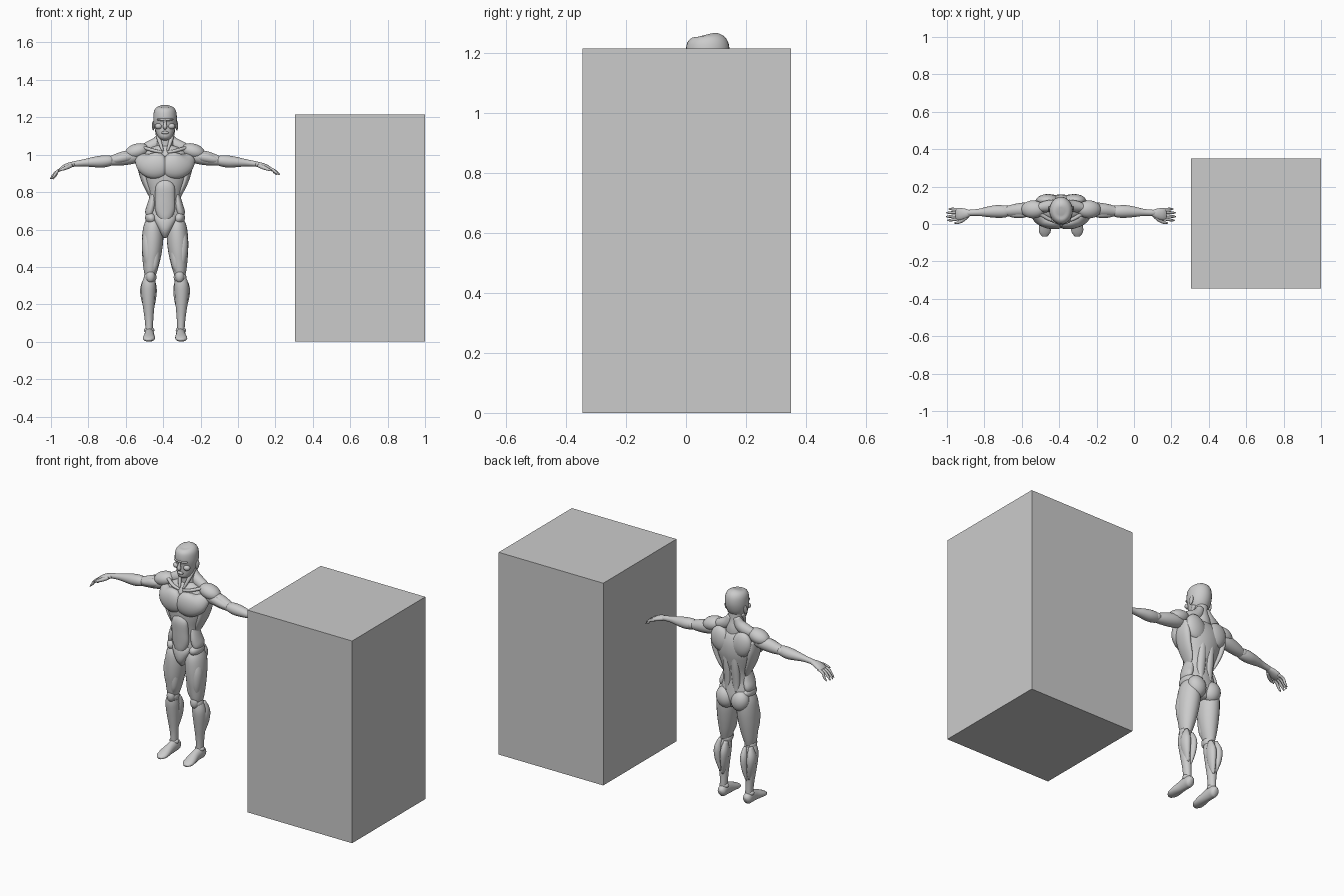
import bpy, bmesh
from math import cos, sin, pi, radians
from mathutils import Vector, Matrix, Euler

CX = -0.39                      # the figure's centre line
X, Y = Vector((1, 0, 0)), Vector((0, 1, 0))


def finish(bm, name, smooth=True):
    bmesh.ops.recalc_face_normals(bm, faces=bm.faces)
    for f in bm.faces:
        f.smooth = smooth
    me = bpy.data.meshes.new(name)
    bm.to_mesh(me)
    bm.free()
    ob = bpy.data.objects.new(name, me)
    bpy.context.collection.objects.link(ob)
    return ob


def spline(pts, sub):
    out = []
    p = [Vector(q) for q in pts]
    for i in range(len(p) - 1):
        a, b, c, d = p[max(i - 1, 0)], p[i], p[i + 1], p[min(i + 2, len(p) - 1)]
        for k in range(sub):
            t = k / sub
            out.append(0.5 * (2 * b + (c - a) * t + (2 * a - 5 * b + 4 * c - d) * t * t
                              + (3 * b - a - 3 * c + d) * t ** 3))
    return out + [p[-1]]


def loft(name, pts, side=1, ref=X, n=20, sub=4):
    """Smooth tube through (x, y, z, half width along ref, other half width)."""
    rows = spline(pts, sub)
    bm = bmesh.new()
    rings = []
    for i, r in enumerate(rows):
        c = Vector(r[:3])
        t = (Vector(rows[min(i + 1, len(rows) - 1)][:3]) - Vector(rows[max(i - 1, 0)][:3])).normalized()
        u = (ref - t * ref.dot(t)).normalized()
        v = t.cross(u)
        ring = []
        for k in range(n):
            a = 2 * pi * k / n
            q = c + u * (max(r[3], .001) * cos(a)) + v * (max(r[4], .001) * sin(a))
            ring.append(bm.verts.new((CX + side * q.x, q.y, max(q.z, 0))))
        rings.append(ring)
    for a, b in zip(rings, rings[1:]):
        for k in range(n):
            bm.faces.new((a[k], a[(k + 1) % n], b[(k + 1) % n], b[k]))
    bm.faces.new(rings[0])
    bm.faces.new(rings[-1])
    return finish(bm, name)


def blob(name, loc, rad, rot=(0, 0, 0), side=1):
    bm = bmesh.new()
    m = Matrix.Translation(loc) @ Euler([radians(a) for a in rot]).to_matrix().to_4x4() @ Matrix.Diagonal((*rad, 1))
    bmesh.ops.create_uvsphere(bm, u_segments=24, v_segments=14, radius=1, matrix=m)
    for v in bm.verts:
        v.co.x = CX + side * v.co.x
    return finish(bm, name)


# Tall block
bm = bmesh.new()
bmesh.ops.create_cube(bm, size=1, matrix=Matrix.Translation((.6525, .0025, .6075)) @ Matrix.Diagonal((.695, .695, 1.215, 1)))
finish(bm, "tall_block", False)

# Head, nose, brow and neck
loft("head", [(0, .07, 1.261, .015, .02), (0, .071, 1.255, .042, .05), (0, .072, 1.235, .058, .068),
              (0, .072, 1.2, .063, .073), (0, .068, 1.165, .061, .067), (0, .057, 1.135, .053, .054),
              (0, .044, 1.108, .043, .04), (0, .034, 1.09, .03, .028), (0, .03, 1.081, .014, .014)], n=28)
loft("nose", [(0, .004, 1.185, .006, .006), (0, -.001, 1.165, .008, .009), (0, -.004, 1.148, .012, .011),
              (0, .004, 1.138, .006, .006)])
blob("brow", (0, .014, 1.188), (.045, .017, .009))
blob("mouth", (0, .008, 1.118), (.02, .009, .008))
loft("neck", [(0, .08, 1.15, .042, .042), (0, .082, 1.09, .042, .043), (0, .088, 1.04, .05, .048), (0, .085, 1.0, .06, .05)])

# Torso core, abdomen and pelvis
loft("torso", [(0, .085, 1.045, .05, .035), (0, .08, 1.02, .105, .058), (0, .077, .97, .13, .078),
               (0, .074, .91, .124, .083), (0, .07, .85, .108, .076), (0, .068, .79, .088, .066),
               (0, .068, .73, .083, .061), (0, .07, .68, .095, .064), (0, .074, .62, .1, .064),
               (0, .074, .57, .06, .045)], n=32)
loft("abdomen", [(0, .012, .86, .03, .018), (0, .005, .83, .05, .025), (0, .008, .77, .053, .026),
                 (0, .012, .71, .053, .026), (0, .015, .66, .035, .024), (0, .025, .62, .01, .015)])
loft("pelvis_front", [(0, .03, .675, .06, .025), (0, .02, .645, .055, .03), (0, .02, .6, .032, .03),
                      (0, .035, .562, .012, .018)])

for s, tag in ((1, "left"), (-1, "right")):
    def L(name, pts, ref=X, **k):
        loft(tag + "_" + name, pts, s, ref, **k)

    def B(name, loc, rad, rot=(0, 0, 0)):
        blob(tag + "_" + name, loc, rad, rot, s)

    # Face sides and neck muscles
    B("ear", (.063, .082, 1.155), (.007, .015, .026), (-10, 0, 0))
    B("cheek", (.034, .022, 1.152), (.02, .018, .016))
    L("neck_muscle", [(.045, .085, 1.13, .009, .012), (.032, .05, 1.08, .011, .011), (.012, .022, 1.02, .006, .008)])
    L("trapezius", [(.018, .105, 1.11, .018, .02), (.04, .1, 1.065, .03, .032), (.09, .092, 1.038, .03, .032),
                    (.135, .085, 1.03, .015, .02)], Y)
    L("collar_bone", [(.012, .02, 1.012, .008, .007), (.06, .025, 1.022, .01, .009), (.12, .06, 1.04, .01, .009)], Y)

    # Chest, flanks and back
    L("chest", [(.003, .015, .943, .03, .05), (.02, .009, .942, .036, .066), (.065, .011, .942, .036, .07),
                (.105, .03, .955, .035, .058), (.138, .058, .985, .02, .03)], Y)
    L("flank", [(.125, .08, .99, .02, .05), (.122, .082, .93, .024, .055), (.106, .078, .86, .02, .05),
                (.083, .075, .8, .014, .04), (.07, .07, .76, .006, .02)])
    L("oblique", [(.062, .06, .79, .015, .035), (.072, .06, .73, .024, .046), (.083, .066, .69, .024, .046),
                  (.088, .07, .665, .01, .03)])
    B("shoulder_blade", (.07, .126, .965), (.062, .034, .075), (0, 15, 0))
    L("spine_muscle", [(.03, .13, .93, .022, .02), (.027, .126, .83, .025, .022), (.027, .116, .73, .024, .02),
                       (.03, .118, .67, .014, .014)])
    B("hip", (.074, .062, .66), (.032, .058, .036), (0, 25, 0))
    B("buttock", (.05, .112, .617), (.053, .046, .062), (0, 15, 0))

    # Arm
    B("deltoid", (.15, .078, 1.018), (.066, .048, .041), (0, 16, 0))
    L("upper_arm", [(.12, .078, 1.0, .03, .035), (.17, .078, .99, .038, .038), (.225, .075, .98, .036, .037),
                    (.275, .07, .97, .03, .029), (.315, .068, .966, .02, .02)], Y)
    L("biceps", [(.16, .058, .99, .012, .012), (.21, .053, .986, .021, .024), (.26, .055, .974, .02, .02),
                 (.3, .058, .968, .008, .008)], Y)
    B("elbow", (.298, .08, .968), (.026, .02, .022))
    L("forearm", [(.265, .066, .974, .012, .012), (.295, .066, .968, .03, .028), (.34, .067, .963, .034, .032),
                  (.39, .065, .96, .028, .026), (.44, .062, .956, .019, .018), (.49, .06, .95, .016, .014),
                  (.505, .059, .947, .013, .011)], Y)

    # Hand, the two bending by different amounts
    d = .036 if s > 0 else .058
    L("palm", [(.485, .059, .949, .015, .012), (.51, .056, .944, .026, .015), (.54, .053, .94 - .15 * d, .033, .014),
               (.56, .053, .938 - .3 * d, .03, .009)], Y, n=16)
    for i, (y0, y1, tip) in enumerate(((.027, .02, .607), (.045, .04, .614), (.062, .06, .612), (.078, .08, .6))):
        L("finger_%d" % i, [(.54, y0, .938 - .2 * d, .007, .008), (.575, (y0 + y1) / 2, .935 - .4 * d, .008, .008),
                            (tip - .015, y1, .932 - .75 * d, .007, .007), (tip, y1, .934 - 1.1 * d, .003, .003)],
          Y, n=10, sub=3)
    L("thumb", [(.5, .042, .942, .01, .01), (.525, .022, .932, .011, .011), (.55, .008, .922, .008, .008),
                (.572, .005, .914, .003, .003)], Y, n=10, sub=3)

    # Leg
    L("thigh", [(.062, .075, .67, .03, .04), (.064, .07, .62, .05, .066), (.066, .066, .56, .057, .07),
                (.07, .062, .49, .054, .064), (.074, .06, .43, .046, .054), (.078, .058, .38, .036, .044),
                (.08, .058, .345, .026, .034)], n=24)
    L("outer_thigh", [(.09, .05, .62, .012, .022), (.093, .042, .54, .03, .036), (.091, .04, .46, .028, .034),
                      (.088, .04, .39, .014, .018)])
    L("inner_thigh", [(.045, .04, .57, .01, .02), (.052, .04, .48, .026, .032), (.057, .038, .41, .022, .027),
                      (.066, .035, .37, .009, .012)])
    B("knee", (.078, .032, .35), (.024, .022, .034))
    B("knee_joint", (.08, .056, .345), (.034, .036, .035))
    L("shin", [(.08, .056, .355, .026, .028), (.087, .06, .31, .037, .038), (.089, .066, .265, .038, .04),
               (.088, .07, .2, .032, .034), (.086, .073, .13, .024, .026), (.085, .075, .075, .02, .024),
               (.085, .075, .04, .02, .024)], n=24)
    L("outer_calf", [(.1, .085, .345, .01, .014), (.109, .09, .29, .023, .032), (.107, .09, .23, .021, .03),
                     (.094, .087, .15, .008, .012)])
    L("inner_calf", [(.065, .085, .335, .01, .014), (.066, .093, .28, .022, .032), (.07, .092, .21, .018, .028),
                     (.08, .088, .14, .008, .012)])

    # Foot
    B("ankle", (.085, .074, .062), (.028, .022, .018))
    L("foot", [(.084, .112, .026, .012, .016), (.084, .1, .03, .024, .03), (.084, .07, .036, .026, .036),
               (.084, .03, .031, .027, .031), (.086, -.015, .022, .032, .022), (.087, -.045, .015, .03, .015),
               (.087, -.066, .01, .014, .007)])
